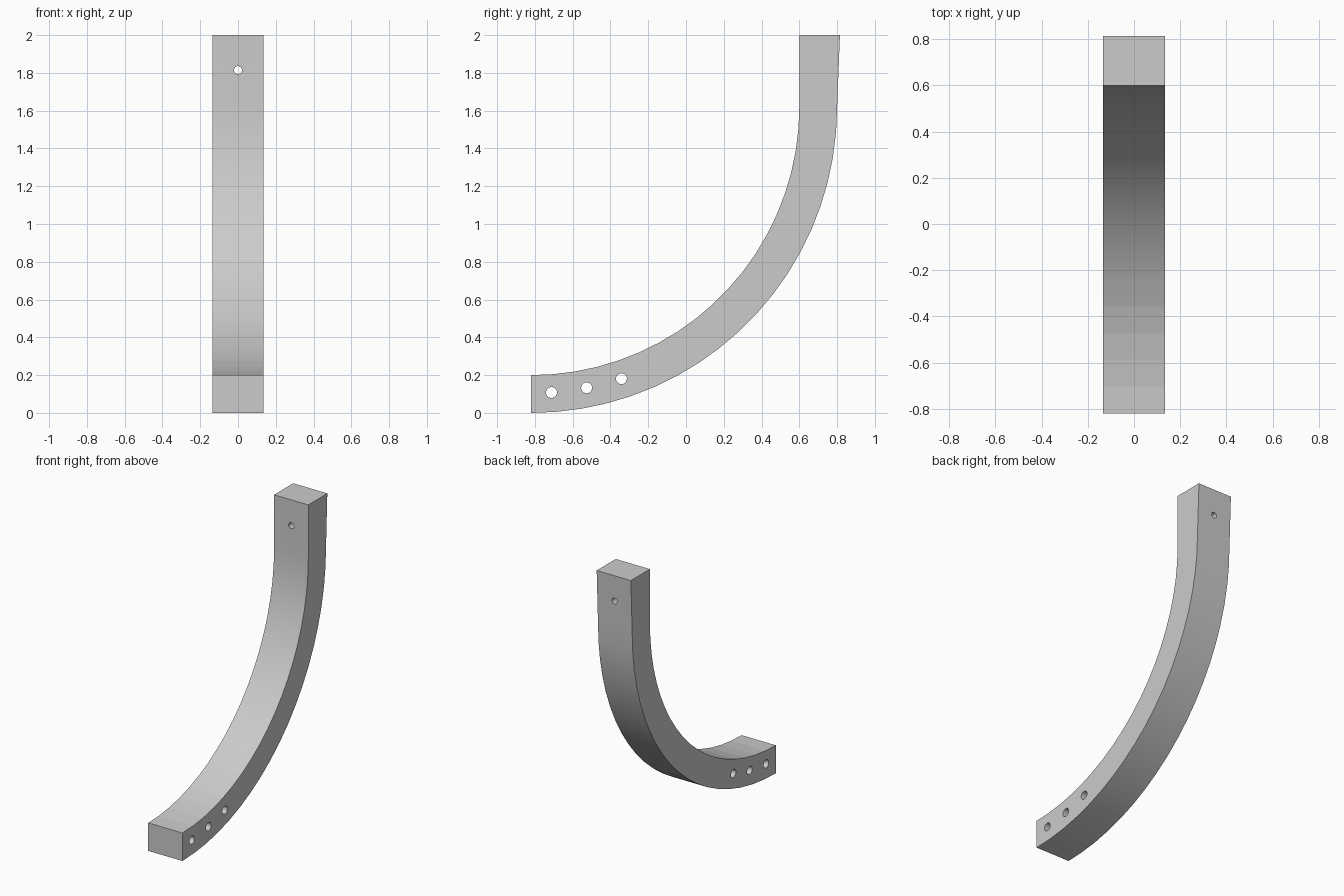
import bpy, bmesh, math
from mathutils import Matrix

cube = bpy.data.objects.get("Cube")
if cube:
    bpy.data.objects.remove(cube, do_unlink=True)

HALF_WIDTH = 0.135
CY, CZ = -0.82, 1.62      # centre of the bend
INNER, OUTER = 1.42, 1.62
STEPS = 19

grey = bpy.data.materials.new("plain grey")
grey.use_nodes = True
colour = (0.6, 0.6, 0.6, 1)
grey.diffuse_color = colour
grey.node_tree.nodes["Principled BSDF"].inputs["Base Color"].default_value = colour


def arc(radius):
    angles = [math.pi / 2 * i / STEPS for i in range(STEPS + 1)]
    return [(CY + radius * math.sin(a), CZ - radius * math.cos(a)) for a in angles]


def mesh_object(name, bm):
    mesh = bpy.data.meshes.new(name)
    bm.normal_update()
    bm.to_mesh(mesh)
    bm.free()
    obj = bpy.data.objects.new(name, mesh)
    bpy.context.collection.objects.link(obj)
    mesh.materials.append(grey)
    return obj


# Curved bar: side profile extruded across the width
profile = arc(OUTER) + [(0.815, 2), (0.6, 2)] + arc(INNER)[::-1]
bm = bmesh.new()
side = bm.faces.new([bm.verts.new((-HALF_WIDTH, y, z)) for y, z in profile])
extruded = bmesh.ops.extrude_face_region(bm, geom=[side])["geom"]
moved = [v for v in extruded if isinstance(v, bmesh.types.BMVert)]
bmesh.ops.translate(bm, verts=moved, vec=(2 * HALF_WIDTH, 0, 0))
bmesh.ops.recalc_face_normals(bm, faces=bm.faces)
bar = mesh_object("curved_bar", bm)

# Bolt holes: three across the foot, one through the top
holes = bmesh.new()


def add_hole(radius, location, axis):
    matrix = Matrix.Translation(location) @ Matrix.Rotation(math.pi / 2, 4, axis)
    bmesh.ops.create_cone(holes, cap_ends=True, segments=24, radius1=radius,
                          radius2=radius, depth=0.6, matrix=matrix)


for y, z in ((-0.712, 0.108), (-0.526, 0.133), (-0.342, 0.181)):
    add_hole(0.029, (0, y, z), "Y")
add_hole(0.021, (0, 0.7, 1.815), "X")
cutter = mesh_object("hole_cutter", holes)
cutter.hide_render = True

cut = bar.modifiers.new("bolt holes", "BOOLEAN")
cut.operation = "DIFFERENCE"
cut.solver = "EXACT"
cut.object = cutter
bpy.ops.object.select_all(action="DESELECT")
bpy.context.view_layer.objects.active = bar
bar.select_set(True)
bpy.ops.object.modifier_apply(modifier=cut.name)
bpy.data.objects.remove(cutter, do_unlink=True)

# Smooth bend, with flat facets on the upper side of the foot
bpy.ops.object.shade_smooth_by_angle(angle=math.radians(30))
for face in bar.data.polygons:
    if face.normal.z > 0.9 and face.center.y < -0.36 and abs(face.normal.x) < 0.1:
        if math.hypot(face.center.y - CY, face.center.z - CZ) < INNER + 0.01:
            face.use_smooth = False
